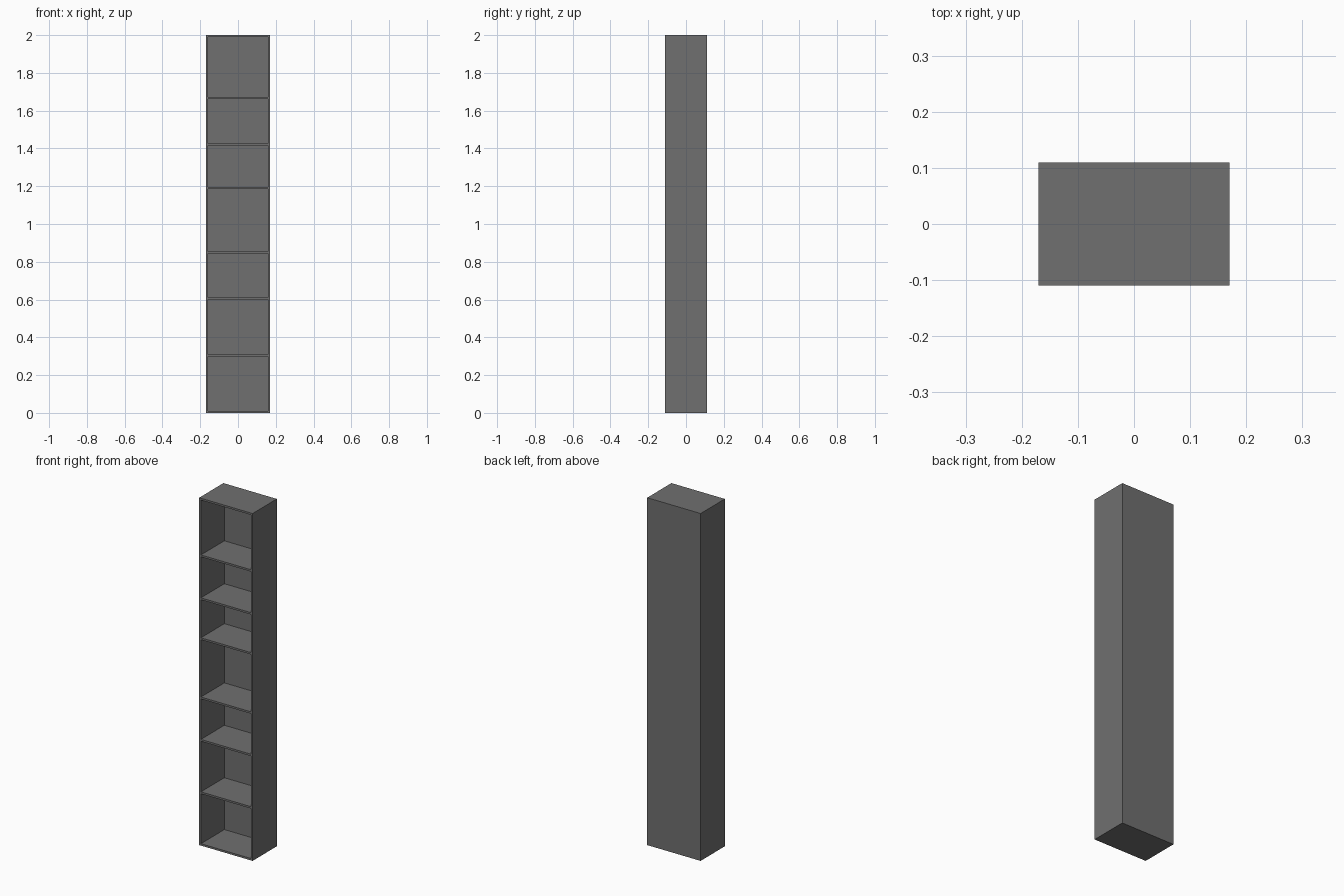
import bpy

if "Cube" in bpy.data.objects:
    bpy.data.objects.remove(bpy.data.objects["Cube"])

W, D, H = 0.34, 0.22, 2.0   # overall width, depth, height
T = 0.011                   # board thickness
BACK = 0.007                # back board thickness

grey = bpy.data.materials.new("dark_grey")
grey.diffuse_color = (0.16, 0.16, 0.16, 1)
grey.use_nodes = True
grey.node_tree.nodes["Principled BSDF"].inputs["Base Color"].default_value = grey.diffuse_color


def board(name, lo, hi):
    """Box spanning two opposite corners."""
    bpy.ops.mesh.primitive_cube_add(size=1)
    ob = bpy.context.object
    ob.name = name
    for v in ob.data.vertices:
        for i in range(3):
            v.co[i] = lo[i] if v.co[i] < 0 else hi[i]
    ob.data.materials.append(grey)
    return ob


x, y = W / 2, D / 2
inner = x - T

# Side panels
board("left_side", (-x, -y, 0), (-inner, y, H))
board("right_side", (inner, -y, 0), (x, y, H))

# Back, bottom and top panels
board("back_panel", (-inner, y - BACK, 0), (inner, y, H))
board("bottom_panel", (-inner, -y, 0), (inner, y - BACK, T))
board("top_panel", (-inner, -y, H - T), (inner, y - BACK, H))

# Shelves, by centre height
for i, z in enumerate((0.304, 0.606, 0.85, 1.191, 1.421, 1.668), 1):
    board(f"shelf_{i}", (-inner, -y, z - T / 2), (inner, y - BACK, z + T / 2))
